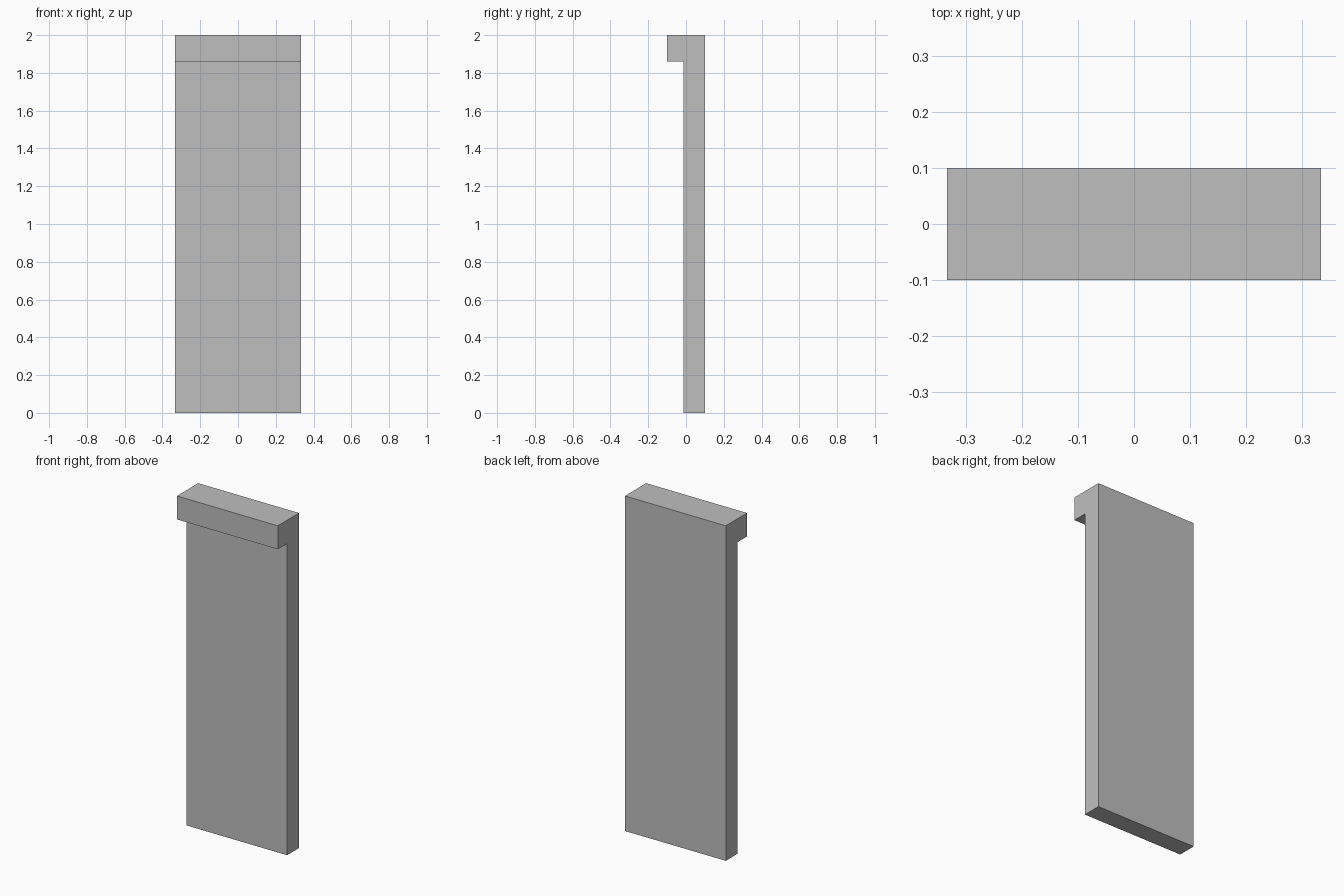
import bpy
import bmesh

cube = bpy.data.objects.get("Cube")
if cube:
    bpy.data.objects.remove(cube, do_unlink=True)

HALF_WIDTH = 0.333
BACK, FRONT, LIP = 0.1, -0.012, -0.1
TOP, LIP_BOTTOM = 2.0, 1.86

# Plain grey finish
grey = bpy.data.materials.new("light_grey")
grey.use_nodes = True
colour = (0.52, 0.52, 0.52, 1)
grey.diffuse_color = colour
grey.node_tree.nodes["Principled BSDF"].inputs["Base Color"].default_value = colour

# Side profile (y, z): tall slab with a lip along the top front edge
profile = [(BACK, 0), (BACK, TOP), (LIP, TOP), (LIP, LIP_BOTTOM),
           (FRONT, LIP_BOTTOM), (FRONT, 0)]

# Extrude the profile across the width
bm = bmesh.new()
side = bm.faces.new([bm.verts.new((-HALF_WIDTH, y, z)) for y, z in profile])
swept = bmesh.ops.extrude_face_region(bm, geom=[side], use_keep_orig=True)
moved = [v for v in swept["geom"] if isinstance(v, bmesh.types.BMVert)]
bmesh.ops.translate(bm, verts=moved, vec=(2 * HALF_WIDTH, 0, 0))
bmesh.ops.recalc_face_normals(bm, faces=bm.faces)

mesh = bpy.data.meshes.new("lipped_panel")
bm.to_mesh(mesh)
bm.free()
mesh.materials.append(grey)
panel = bpy.data.objects.new("lipped_panel", mesh)
bpy.context.collection.objects.link(panel)
